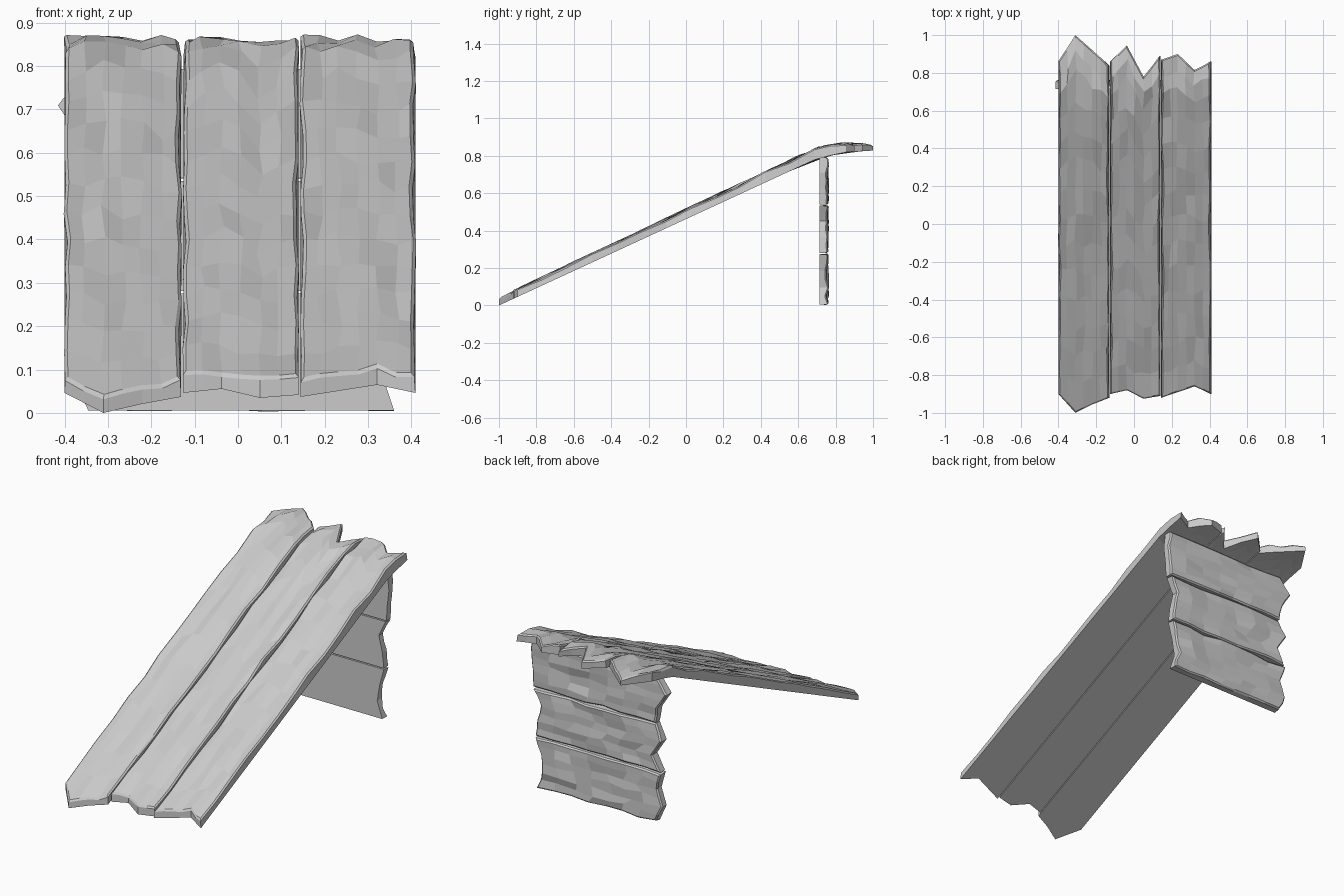
import bpy, bmesh, random
from mathutils import Vector

random.seed(7)
cube = bpy.data.objects.get("Cube")
if cube:
    bpy.data.objects.remove(cube)

# Single weathered wood grey
wood = bpy.data.materials.new("grey wood")
wood.use_nodes = True
colour = (0.6, 0.6, 0.6, 1)
wood.diffuse_color = colour
wood.node_tree.nodes["Principled BSDF"].inputs["Base Color"].default_value = colour


def lerp(a, b, t):
    return a + (b - a) * t


def piecewise(points, x):
    """Straight-line interpolation through (x, value) points."""
    for (x0, v0), (x1, v1) in zip(points, points[1:]):
        if x <= x1:
            break
    return lerp(v0, v1, (x - x0) / (x1 - x0))


def plank(name, across, start, end, rows, place, rough):
    """Board with jagged ends, a flat underside and a hewn upper face.
    place(u, v, h) maps width, length and height (0 to 1) into space."""
    steps = 2 * (len(start) - 1)
    rough_uv = {}
    bm = bmesh.new()

    def end_value(values, s):
        return piecewise(list(enumerate(values)), s * (len(values) - 1))

    # Underside grid
    grid = []
    for j, t in enumerate(rows):
        line = []
        for i in range(steps + 1):
            s = i / steps
            u = lerp(across[0], across[1], s)
            v = lerp(end_value(start, s), end_value(end, s), t)
            vert = bm.verts.new(place(u, v, 0))
            rough_uv[vert] = (u, v, i, j)
            line.append(vert)
        grid.append(line)

    # Upper grid, with wavering long edges and uneven surface
    top = {}
    for vert, (u, v, i, j) in rough_uv.items():
        inset = random.uniform(-0.002, 0.008)
        if i == 0:
            u += inset
        elif i == steps:
            u -= inset
        elif 0 < j < len(rows) - 1:
            u += random.uniform(-0.008, 0.008)
            v += random.uniform(-0.02, 0.02) * rough
        h = 1 + random.uniform(-0.22, 0.16) * rough
        top[vert] = bm.verts.new(place(u, v, h))

    for a, b in zip(grid, grid[1:]):
        for i in range(steps):
            quad = [a[i], a[i + 1], b[i + 1], b[i]]
            bm.faces.new(quad[::-1])
            bm.faces.new([top[q] for q in quad])

    # Side walls around the rim
    rim = (grid[0] + [r[-1] for r in grid[1:]] + grid[-1][-2::-1]
           + [r[0] for r in grid[-2:0:-1]])
    worn = []
    for a, b in zip(rim, rim[1:] + rim[:1]):
        bm.faces.new([a, b, top[b], top[a]])
        worn.append(bm.edges.get((top[a], top[b])))
    bmesh.ops.recalc_face_normals(bm, faces=bm.faces)

    # Worn upper rim
    bmesh.ops.bevel(bm, geom=worn, offset=0.007, segments=1,
                    affect='EDGES', clamp_overlap=True)
    mesh = bpy.data.meshes.new(name)
    bm.to_mesh(mesh)
    bm.free()
    mesh.materials.append(wood)
    obj = bpy.data.objects.new(name, mesh)
    bpy.context.collection.objects.link(obj)


# Side profile of the ramp: long slope, then a levelled lip
UNDER = [(-1, 0), (0.7, 0.785), (0.85, 0.82), (1, 0.828)]
UPPER = [(-1, 0.042), (0.7, 0.842), (0.85, 0.868), (1, 0.862)]


def on_ramp(u, v, h):
    return Vector((u, v, lerp(piecewise(UNDER, v), piecewise(UPPER, v), h)))


def on_support(u, v, h):
    return Vector((v, lerp(0.715, 0.758, h), u))


# Ramp planks: (name, width span, front end, back end)
ramp = [
    ("ramp_plank_right", (-0.4, -0.131), (-0.9, -1, -0.955, -0.92), (0.86, 1, 0.92, 0.84)),
    ("ramp_plank_middle", (-0.126, 0.139), (-0.9, -0.88, -0.925, -0.91), (0.86, 0.945, 0.78, 0.89)),
    ("ramp_plank_left", (0.144, 0.409), (-0.92, -0.89, -0.86, -0.9), (0.87, 0.9, 0.815, 0.86)),
]
ramp_rows = [i * 0.075 for i in range(13)] + [0.95, 1]
for name, across, front, back in ramp:
    plank(name, across, front, back, ramp_rows, on_ramp, 1)

# Upright support boards: (name, height span, right end, left end)
support = [
    ("support_board_bottom", (0.005, 0.275), (-0.345, -0.385, -0.355, -0.38), (0.36, 0.33, 0.345, 0.37)),
    ("support_board_middle", (0.281, 0.535), (-0.375, -0.33, -0.385, -0.345), (0.37, 0.36, 0.34, 0.38)),
    ("support_board_top", (0.541, 0.793), (-0.345, -0.36, -0.415, -0.35), (0.385, 0.39, 0.4, 0.39)),
]
support_rows = [i / 7 for i in range(8)]
for name, across, right, left in support:
    plank(name, across, right, left, support_rows, on_support, 1)
